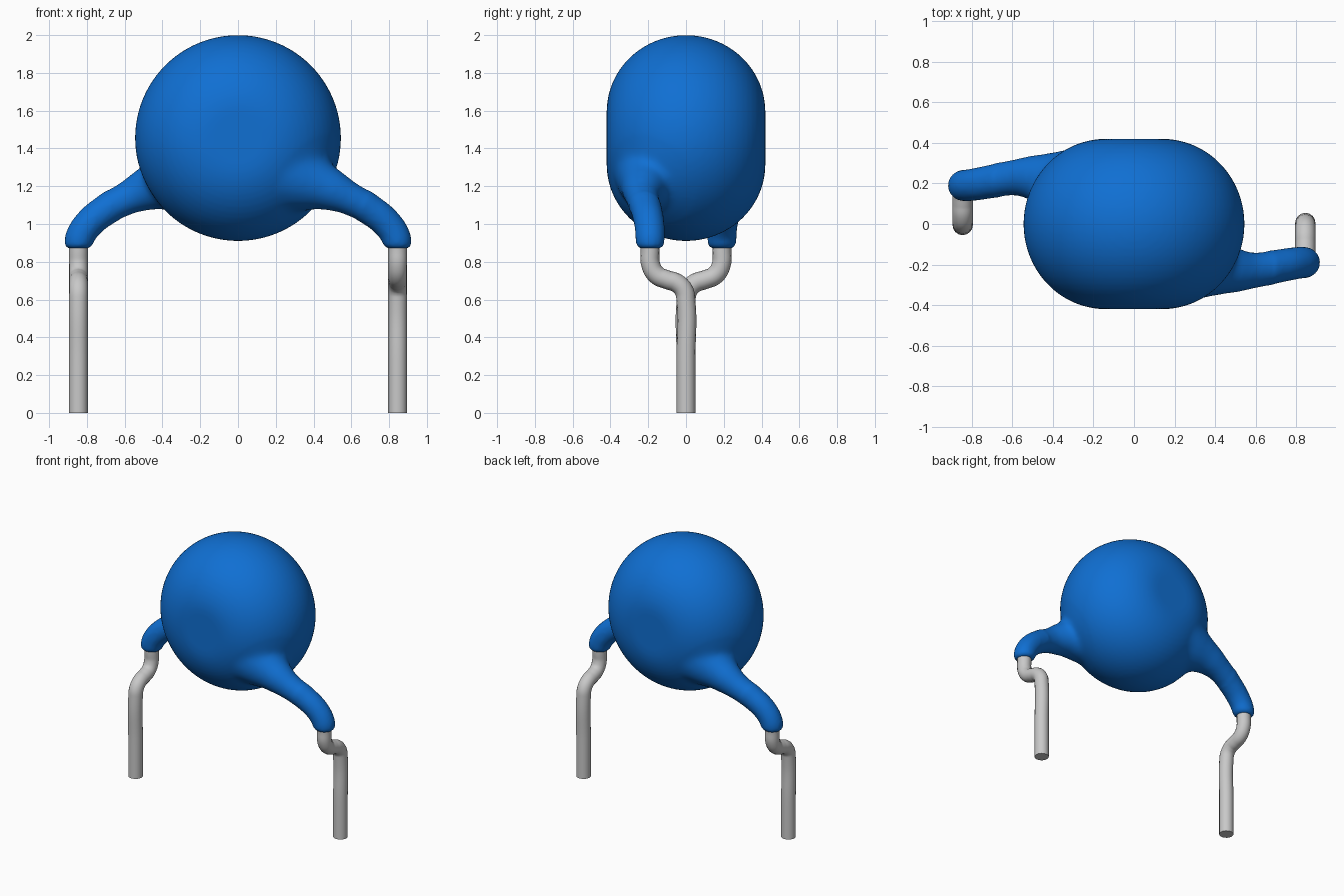
import bpy, bmesh, math
from mathutils import Matrix, Vector

cube = bpy.data.objects.get("Cube")
if cube:
    bpy.data.objects.remove(cube, do_unlink=True)


def material(name, rgb, rough):
    m = bpy.data.materials.new(name)
    m.use_nodes = True
    m.diffuse_color = (*rgb, 1)
    bsdf = m.node_tree.nodes["Principled BSDF"]
    bsdf.inputs["Base Color"].default_value = (*rgb, 1)
    bsdf.inputs["Roughness"].default_value = rough
    return m


BLUE = material("blue coating", (0.005, 0.16, 0.65), 0.4)
GREY = material("grey metal", (0.58, 0.58, 0.58), 0.4)
HALF_TURN = Matrix.Rotation(math.pi, 4, "Z")


def add_object(name, mesh, mat):
    mesh.materials.clear()
    mesh.materials.append(mat)
    obj = bpy.data.objects.new(name, mesh)
    bpy.context.collection.objects.link(obj)
    return obj


def smooth(obj):
    bpy.ops.object.select_all(action="DESELECT")
    obj.select_set(True)
    bpy.context.view_layer.objects.active = obj
    bpy.ops.object.shade_smooth_by_angle(angle=math.radians(40))


def evaluated_mesh(obj):
    """Return the finished mesh of an object and remove the object."""
    graph = bpy.context.evaluated_depsgraph_get()
    mesh = bpy.data.meshes.new_from_object(obj.evaluated_get(graph))
    bpy.data.objects.remove(obj, do_unlink=True)
    return mesh


def tube(points):
    """Round tube through (x, y, z, radius) points."""
    curve = bpy.data.curves.new("path", "CURVE")
    curve.dimensions = "3D"
    curve.bevel_depth = 1
    curve.bevel_resolution = 6
    curve.resolution_u = 6
    curve.use_fill_caps = True
    spline = curve.splines.new("BEZIER")
    spline.bezier_points.add(len(points) - 1)
    for p, (x, y, z, r) in zip(spline.bezier_points, points):
        p.co, p.radius = (x, y, z), r
        p.handle_left_type = p.handle_right_type = "AUTO"
    obj = bpy.data.objects.new("path", curve)
    bpy.context.collection.objects.link(obj)
    mesh = evaluated_mesh(obj)
    bm = bmesh.new()
    bm.from_mesh(mesh)
    bmesh.ops.remove_doubles(bm, verts=bm.verts, dist=1e-5)
    bmesh.ops.recalc_face_normals(bm, faces=bm.faces)
    bm.to_mesh(mesh)
    bm.free()
    return mesh


# Body: thick disc with fully rounded rim, spun around the y axis
RADIUS, DEPTH, FLAT, CENTRE = 0.545, 0.42, 0.14, 1.455
body = bmesh.new()
rim = [(0, -DEPTH)]
for i in range(33):
    a = math.pi * (i / 32 - 0.5)
    rim.append((FLAT + (RADIUS - FLAT) * math.cos(a), DEPTH * math.sin(a)))
rim.append((0, DEPTH))
verts = [body.verts.new((r, y, CENTRE)) for r, y in rim]
edges = [body.edges.new(pair) for pair in zip(verts, verts[1:])]
bmesh.ops.spin(body, geom=verts + edges, cent=(0, 0, CENTRE), axis=(0, 1, 0),
               angle=math.tau, steps=96)
bmesh.ops.remove_doubles(body, verts=body.verts, dist=1e-4)
bmesh.ops.recalc_face_normals(body, faces=body.faces)

# Arms: coated shoulders that flare into the body
arm = tube([(0.22, -0.17, 1.28, 0.23), (0.36, -0.20, 1.23, 0.175),
            (0.47, -0.225, 1.19, 0.122), (0.58, -0.23, 1.14, 0.092),
            (0.70, -0.21, 1.075, 0.083), (0.80, -0.193, 0.99, 0.08),
            (0.84, -0.19, 0.92, 0.078), (0.845, -0.19, 0.885, 0.073),
            (0.845, -0.19, 0.87, 0.052)])
body.from_mesh(arm)
arm.transform(HALF_TURN)
body.from_mesh(arm)
coating = bpy.data.meshes.new("coated_body")
body.to_mesh(coating)
body.free()

# Fuse body and arms, then soften the joints
fused = add_object("fused", coating, BLUE)
remesh = fused.modifiers.new("fuse", "REMESH")
remesh.mode = "VOXEL"
remesh.voxel_size = 0.012
coating = evaluated_mesh(fused)
bm = bmesh.new()
bm.from_mesh(coating)
joint = Vector((0.43, -0.22, 1.2))
near = [v for v in bm.verts
        if min((v.co - joint).length, (HALF_TURN @ v.co - joint).length) < 0.27]
for _ in range(25):
    bmesh.ops.smooth_vert(bm, verts=near, factor=0.5, use_axis_x=True,
                          use_axis_y=True, use_axis_z=True)
for _ in range(3):
    bmesh.ops.smooth_vert(bm, verts=bm.verts, factor=0.5, use_axis_x=True,
                          use_axis_y=True, use_axis_z=True)
bm.to_mesh(coating)
bm.free()
smooth(add_object("coated_body", coating, BLUE))

# Leads: bent wires stepping in to the centre line
BEND = [(0, 0), (0, 0.3), (0, 0.59), (-0.012, 0.65), (-0.05, 0.688),
        (-0.10, 0.705), (-0.155, 0.73), (-0.187, 0.785), (-0.19, 0.86),
        (-0.19, 0.92)]
for name, turn in (("left_lead", Matrix()), ("right_lead", HALF_TURN)):
    wire = tube([(0.845, y, z, 0.05) for y, z in BEND])
    wire.transform(turn)
    smooth(add_object(name, wire, GREY))
